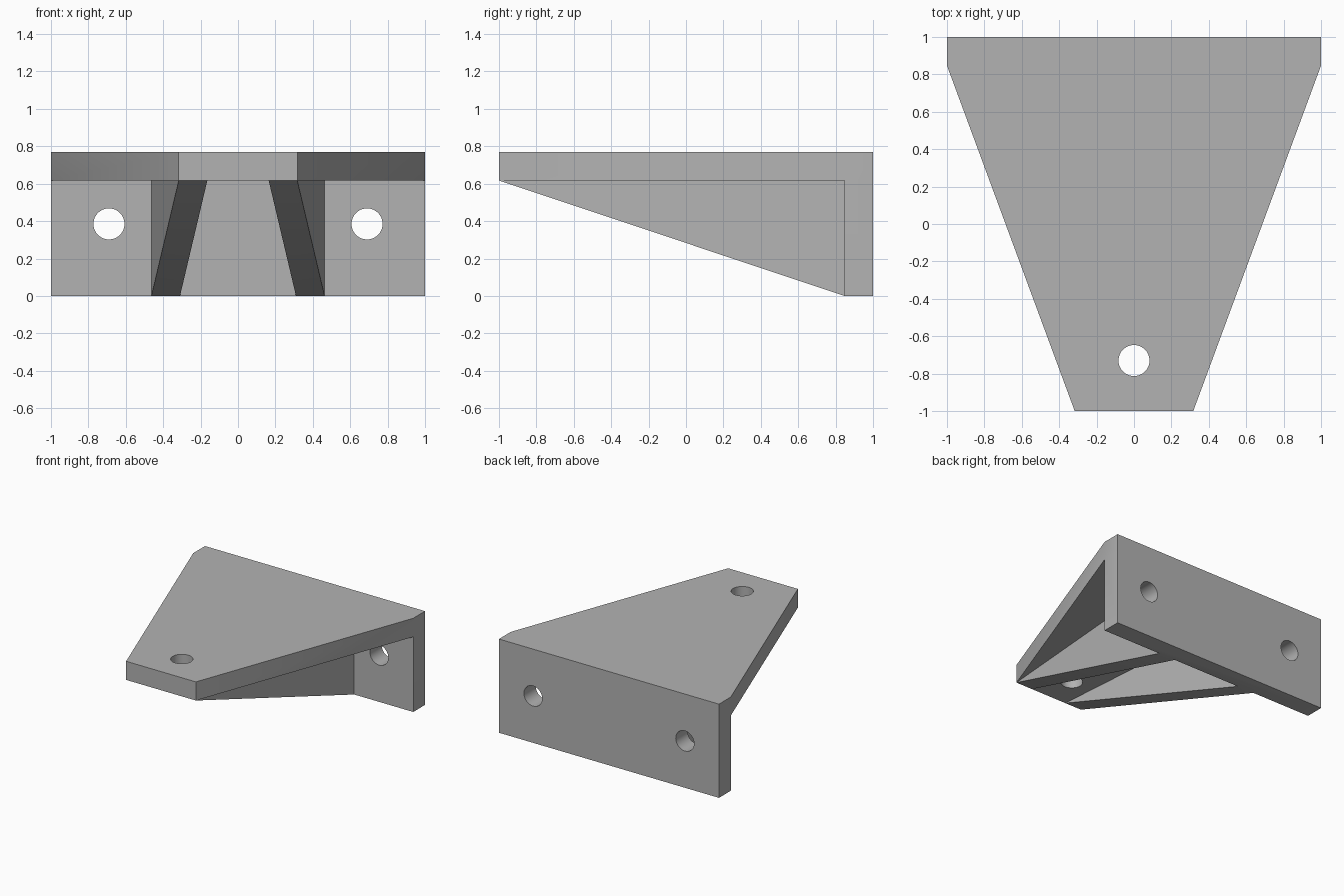
import bpy, bmesh, math
from mathutils import Matrix, Vector

cube = bpy.data.objects.get("Cube")
if cube:
    bpy.data.objects.remove(cube, do_unlink=True)

grey = bpy.data.materials.new("matte grey")
grey.use_nodes = True
colour = (0.45, 0.45, 0.45, 1)
grey.diffuse_color = colour
grey.node_tree.nodes["Principled BSDF"].inputs["Base Color"].default_value = colour

HEIGHT, UNDER, WALL = 0.77, 0.617, 0.847   # top, underside of shelf, front of back plate
TIP, RIB_FOOT, RIB_W = 0.317, 0.463, 0.153
HOLE_R = 0.083


def finish(name, bm):
    bmesh.ops.recalc_face_normals(bm, faces=bm.faces)
    mesh = bpy.data.meshes.new(name)
    bm.to_mesh(mesh)
    bm.free()
    mesh.materials.append(grey)
    obj = bpy.data.objects.new(name, mesh)
    bpy.context.collection.objects.link(obj)
    return obj


def prism(name, outline, offset):
    """Extrude a closed outline of 3D points along an offset."""
    bm = bmesh.new()
    face = bm.faces.new([bm.verts.new(p) for p in outline])
    result = bmesh.ops.extrude_face_region(bm, geom=[face], use_keep_orig=True)
    moved = [v for v in result["geom"] if isinstance(v, bmesh.types.BMVert)]
    bmesh.ops.translate(bm, verts=moved, vec=Vector(offset))
    return finish(name, bm)


def drill(name, location, axis):
    bm = bmesh.new()
    turn = Matrix.Rotation(math.pi / 2, 4, "X") if axis == "Y" else Matrix()
    bmesh.ops.create_cone(bm, cap_ends=True, segments=48, radius1=HOLE_R, radius2=HOLE_R,
                          depth=0.5, matrix=Matrix.Translation(location) @ turn)
    obj = finish(name, bm)
    obj.hide_render = True
    return obj


def combine(target, other, operation):
    mod = target.modifiers.new(operation.lower(), "BOOLEAN")
    mod.operation, mod.solver, mod.object = operation, "EXACT", other
    bpy.context.view_layer.objects.active = target
    bpy.ops.object.modifier_apply(modifier=mod.name)
    bpy.data.objects.remove(other, do_unlink=True)


# Tapered shelf
half = [(TIP, -1), (1, WALL), (1, 1)]
outline = half + [(-x, y) for x, y in reversed(half)]
bracket = prism("shelf_bracket", [(x, y, UNDER) for x, y in outline], (0, 0, HEIGHT - UNDER))

# Upright back plate
back = prism("back_plate", [(-1, WALL, 0), (1, WALL, 0), (1, 1, 0), (-1, 1, 0)], (0, 0, UNDER))
combine(bracket, back, "UNION")

# Splayed triangular ribs
for side in (1, -1):
    rib = prism("rib", [(side * TIP, -1, UNDER), (side * RIB_FOOT, WALL, 0),
                        (side * RIB_FOOT, WALL, UNDER)], (-side * RIB_W, 0, 0))
    combine(bracket, rib, "UNION")

# Screw holes
combine(bracket, drill("shelf_hole", (0, -0.73, HEIGHT), "Z"), "DIFFERENCE")
for side in (1, -1):
    combine(bracket, drill("wall_hole", (side * 0.69, 0.92, 0.385), "Y"), "DIFFERENCE")

# Merge flat regions and smooth the hole walls
bm = bmesh.new()
bm.from_mesh(bracket.data)
bmesh.ops.remove_doubles(bm, verts=bm.verts, dist=0.0001)
bmesh.ops.dissolve_limit(bm, angle_limit=0.01, verts=bm.verts, edges=bm.edges)
bm.to_mesh(bracket.data)
bm.free()
bpy.ops.object.select_all(action="DESELECT")
bracket.select_set(True)
bpy.context.view_layer.objects.active = bracket
bpy.ops.object.shade_smooth_by_angle(angle=math.radians(30))
